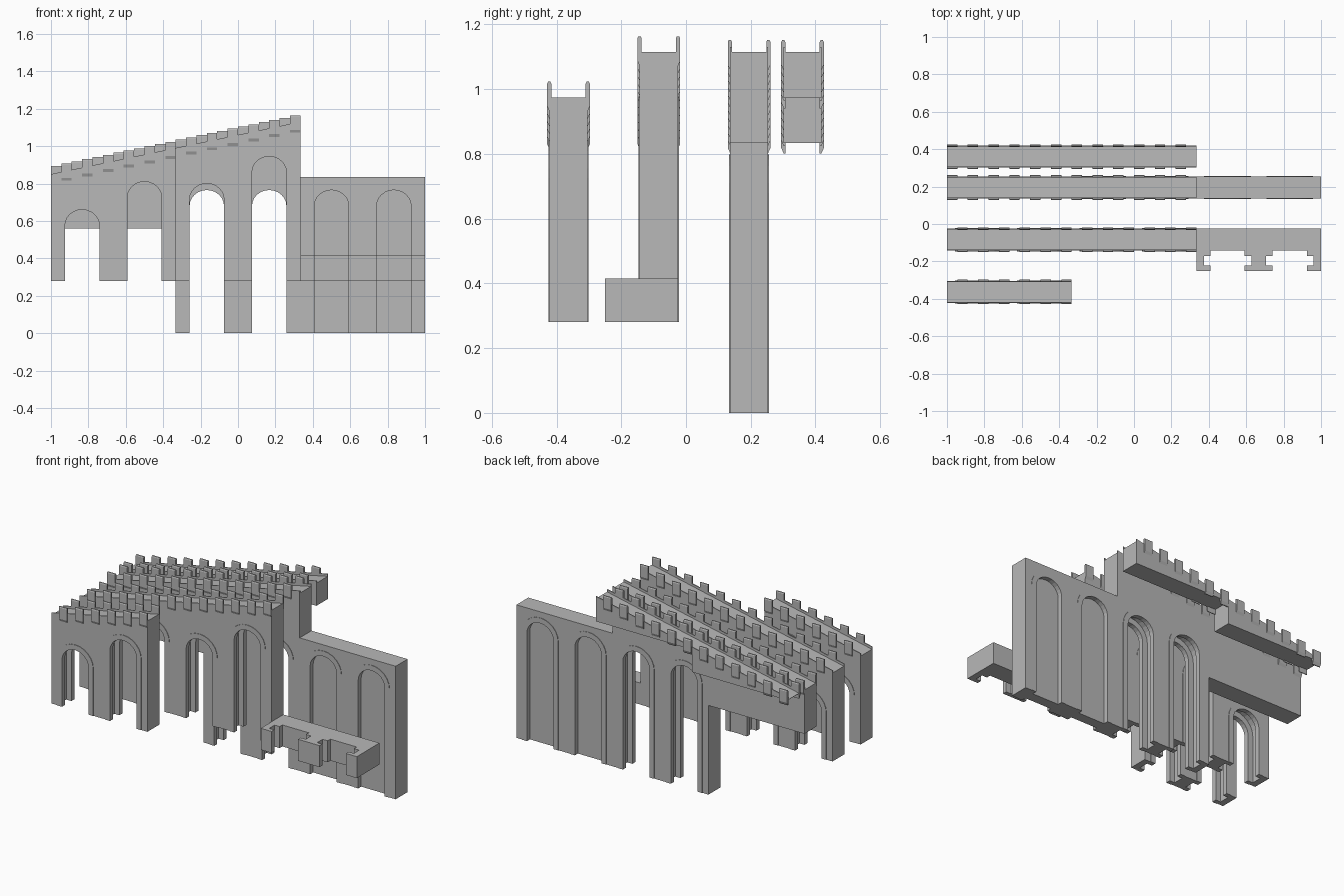
import bpy, bmesh, math

if "Cube" in bpy.data.objects:
    bpy.data.objects.remove(bpy.data.objects["Cube"], do_unlink=True)

stone = bpy.data.materials.new("grey_stone")
stone.use_nodes = True
grey = (0.48, 0.48, 0.48, 1)
stone.diffuse_color = grey
stone.node_tree.nodes["Principled BSDF"].inputs["Base Color"].default_value = grey

THIRD = 2 / 3
LEFT, MID, RIGHT = -1, -1 + THIRD, -1 + 2 * THIRD   # starts of the three bays
HALF = 0.059          # half thickness of a wall
FACE = 0.027          # thickness of the arch frames on each face
PITCH = THIRD / 6     # spacing of the battlements
SPAN = 0.184          # arch opening width


def deck(x):
    return 0.835 + 0.21 * (x + 1)


def prism(bm, outline, axis, lo, hi):
    """Extrude an outline: (x, z) along y, or (y, z) along x."""
    def place(p, t):
        return (p[0], t, p[1]) if axis == "y" else (t, p[0], p[1])
    base = [bm.verts.new(place(p, lo)) for p in outline]
    cap = [bm.verts.new(place(p, hi)) for p in outline]
    bm.faces.new(base)
    bm.faces.new(cap[::-1])
    n = len(base)
    for i in range(n):
        j = (i + 1) % n
        bm.faces.new((base[i], cap[i], cap[j], base[j]))


def finish(bm, name):
    bmesh.ops.recalc_face_normals(bm, faces=bm.faces)
    mesh = bpy.data.meshes.new(name)
    bm.to_mesh(mesh)
    bm.free()
    mesh.materials.append(stone)
    obj = bpy.data.objects.new(name, mesh)
    bpy.context.collection.objects.link(obj)
    return obj


def arch_line(cx, apex, bottom, grow=0.0, steps=12):
    """Points up one jamb, over the arch and down the other."""
    r, rise = SPAN / 2 + grow, 0.085 + grow
    spring = apex - 0.085
    pts = [(cx - r, bottom)]
    for i in range(steps + 1):
        a = math.pi * (1 - i / steps)
        pts.append((cx + r * math.cos(a), spring + rise * math.sin(a)))
    return pts + [(cx + r, bottom)]


def wall_outline(x0, x1, bottom, top0, top1, arches=(), grow=0.0):
    pts = [(x0, bottom)]
    for cx, apex in arches:
        pts += arch_line(cx, apex, bottom, grow)
    return pts + [(x1, bottom), (x1, top1), (x0, top0)]


def arched_wall(name, y, x0, x1, bottom, top0, top1, apexes, blind=False):
    """Wall with two arches: narrow frames on both faces, a groove or a panel inside."""
    arches = [(x0 + THIRD * f, a) for f, a in zip((0.25, 0.75), apexes)]
    bm = bmesh.new()
    core = HALF - FACE
    framed = wall_outline(x0, x1, bottom, top0, top1, arches)
    inner = wall_outline(x0, x1, bottom, top0, top1, () if blind else arches, 0.035)
    prism(bm, framed, "y", y - HALF, y - core)
    prism(bm, inner, "y", y - core, y + core)
    prism(bm, framed, "y", y + core, y + HALF)
    # thin raised trim round each opening
    for cx, apex in arches:
        ring = arch_line(cx, apex, bottom) + arch_line(cx, apex, bottom, 0.033)[::-1]
        for side in (-1, 1):
            prism(bm, ring, "y", y + side * HALF, y + side * (HALF + 0.003))
    return finish(bm, name)


def plain_wall(name, y, x0, x1, bottom, top0, top1):
    bm = bmesh.new()
    prism(bm, wall_outline(x0, x1, bottom, top0, top1), "y", y - HALF, y + HALF)
    return finish(bm, name)


def battlements(name, y, x0, x1, phase):
    """Climbing parapets on both edges with corbelled merlons."""
    bm = bmesh.new()
    count = round((x1 - x0) / PITCH)
    for side in (-1, 1):
        lip = [(x0, deck(x0)), (x1, deck(x1)),
               (x1, deck(x1) + 0.015), (x0, deck(x0) + 0.015)]
        prism(bm, lip, "y", y + side * (HALF - 0.006), y + side * HALF)
        for i in range(count):
            a = x0 + (i + phase) * PITCH
            z = deck(a + PITCH / 4)
            inn, wall, out = (y + side * d for d in (HALF - 0.006, HALF - 0.001, HALF + 0.007))
            tooth = [(inn, z + 0.048), (inn + side * 0.003, z + 0.054),
                     (out - side * 0.003, z + 0.054), (out, z + 0.048),
                     (out, z - 0.022), (wall, z - 0.04), (inn, z - 0.04)]
            prism(bm, tooth, "x", a, a + PITCH / 2)
    return finish(bm, name)


Y_A, Y_B, Y_C, Y_D = -0.363, -0.084, 0.195, 0.36
low, mid, high = deck(LEFT), deck(MID), deck(RIGHT)

# front wall, one bay
arched_wall("front_arched_wall", Y_A, LEFT, MID, 0.28, low, mid, (0.66, 0.81))
battlements("front_battlements", Y_A, LEFT, MID, 0.5)

# second wall, two bays
arched_wall("second_wall_left", Y_B, LEFT, MID, 0.28, low, mid, (0.66, 0.81))
arched_wall("second_wall_right", Y_B, MID, RIGHT, 0.28, mid, high, (0.80, 0.945))
battlements("second_battlements", Y_B, LEFT, RIGHT, 0.5)

# low walkway with arch feet standing in front of it
plain_wall("low_walkway", Y_B, RIGHT, 1, 0.28, 0.415, 0.415)
bm = bmesh.new()
front_y, back_y = -0.25, Y_B - HALF
for y0, y1, grow in ((front_y, front_y + FACE, 0), (front_y + FACE, back_y - FACE, 0.035),
                     (back_y - FACE, back_y, 0)):
    r = SPAN / 2 + grow
    c1, c2 = RIGHT + THIRD * 0.25, RIGHT + THIRD * 0.75
    for a, b in ((RIGHT, c1 - r), (c1 + r, c2 - r), (c2 + r, 1)):
        prism(bm, wall_outline(a, b, 0.28, 0.415, 0.415), "y", y0, y1)
finish(bm, "walkway_piers")

# tall wall: hanging bay, open arches, blind arches
plain_wall("tall_wall_left", Y_C, LEFT, MID, 0.56, low, mid)
arched_wall("tall_wall_open_arches", Y_C, MID, RIGHT, 0, mid, high, (0.765, 0.765))
arched_wall("tall_wall_blind_arches", Y_C, RIGHT, 1, 0, 0.835, 0.835, (0.765, 0.765), blind=True)
battlements("tall_wall_battlements", Y_C, LEFT, RIGHT, 0)

# rear ramp: two stepped wedges
plain_wall("rear_ramp_lower", Y_D, LEFT, MID, low - 0.002, low, mid)
plain_wall("rear_ramp_upper", Y_D, MID, RIGHT, mid - 0.002, mid, high)
battlements("rear_battlements", Y_D, LEFT, RIGHT, 0)
